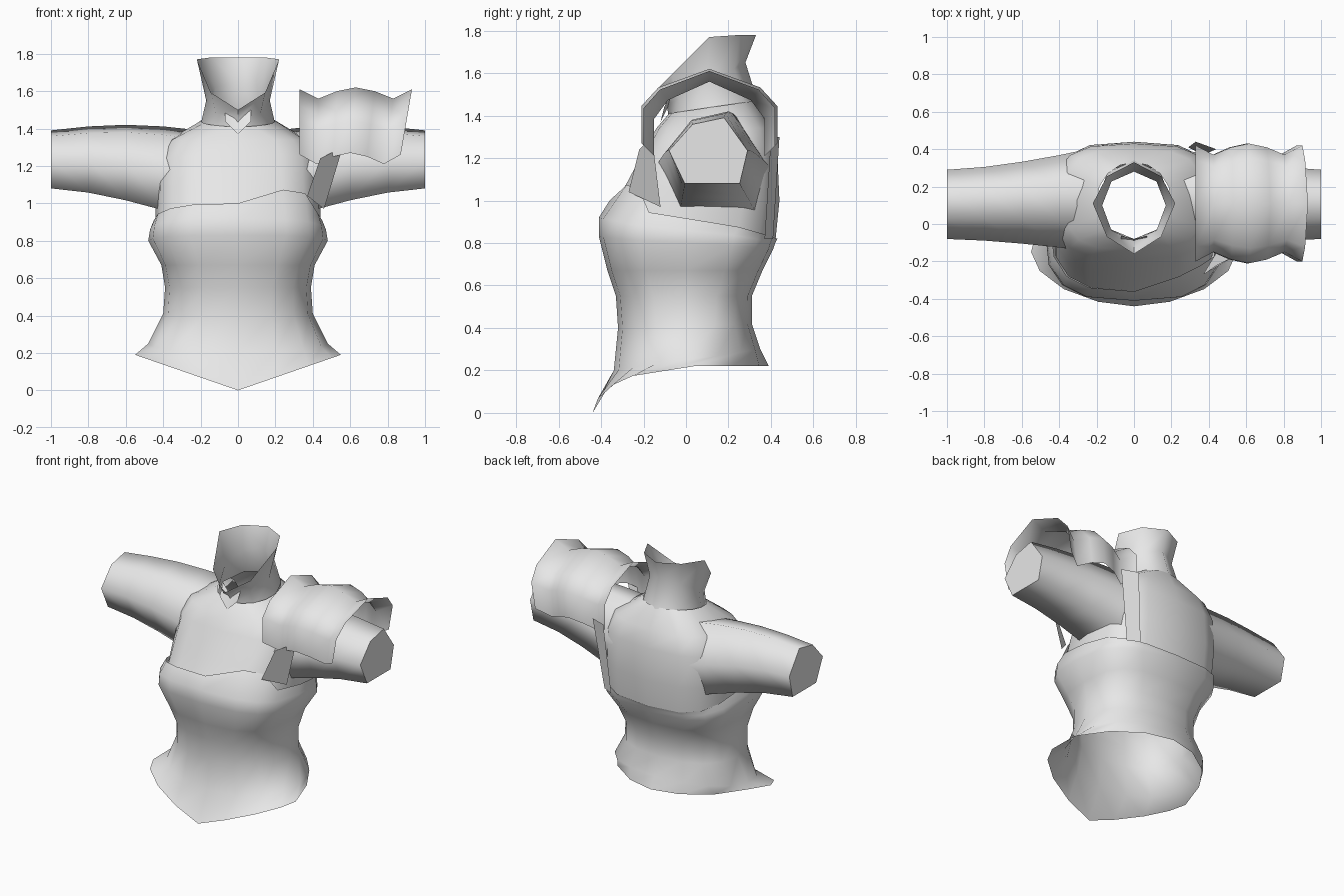
import bpy
import bmesh
from math import sin, cos, pi, radians

cube = bpy.data.objects.get("Cube")
if cube:
    bpy.data.objects.remove(cube, do_unlink=True)

grey = bpy.data.materials.new("plain_grey")
grey.use_nodes = True
colour = (0.8, 0.8, 0.8, 1)
grey.diffuse_color = colour
grey.node_tree.nodes["Principled BSDF"].inputs["Base Color"].default_value = colour


def loft(name, rings, closed=True, cap_end=False, angle=65):
    """Skin a row of equal-length point rings with quads."""
    bm = bmesh.new()
    rows = [[bm.verts.new(point) for point in ring] for ring in rings]
    count = len(rows[0])
    for lower, upper in zip(rows, rows[1:]):
        for i in range(count if closed else count - 1):
            j = (i + 1) % count
            bm.faces.new((lower[i], lower[j], upper[j], upper[i]))
    if cap_end:
        bm.faces.new(rows[-1])
    bmesh.ops.recalc_face_normals(bm, faces=bm.faces)
    mesh = bpy.data.meshes.new(name)
    bm.to_mesh(mesh)
    bm.free()
    mesh.materials.append(grey)
    obj = bpy.data.objects.new(name, mesh)
    bpy.context.collection.objects.link(obj)
    bpy.ops.object.select_all(action="DESELECT")
    obj.select_set(True)
    bpy.context.view_layer.objects.active = obj
    bpy.ops.object.shade_smooth_by_angle(angle=radians(angle))


def power(value, exponent):
    return abs(value) ** exponent * (1 if value >= 0 else -1)


def section(front_z, back_z, width, front, back, middle=0.0, power_of=0.65, sides=16):
    """Rounded section starting at the front centre, tilted front to back."""
    points = []
    for i in range(sides):
        turn = 2 * pi * i / sides
        along = power(cos(turn), power_of)
        reach = middle - front if along > 0 else back - middle
        tilt = (1 - cos(turn)) / 2
        points.append((width * power(sin(turn), power_of),
                       middle - along * reach,
                       front_z + (back_z - front_z) * tilt))
    return points


# Corset hem: falls to a point at the front centre, level at the back
hem_width, hem_middle = 0.55, -0.15
hem = []
for x, y, z in section(front_z=0, back_z=0, width=hem_width, front=-0.44, back=0.39,
                       middle=hem_middle, power_of=1.1):
    in_front = y < hem_middle + 0.01
    hem.append((x, y, 0.19 * abs(x) / hem_width if in_front else 0.22))

# Corset top edge: raised beside the strap on the left
top_edge = section(front_z=1, back_z=0.82, width=0.45, front=-0.36, back=0.43, middle=0.04)
for i in (1, 2):
    x, y, z = top_edge[i]
    top_edge[i] = (x, y + 0.06, z + 0.08)

# Corset: flared skirt, waist and bust
loft("corset", [
    hem,
    section(front_z=0.2, back_z=0.3, width=0.48, front=-0.34, back=0.35, power_of=0.9),
    section(front_z=0.4, back_z=0.42, width=0.4, front=-0.32, back=0.31, power_of=0.85),
    section(front_z=0.55, back_z=0.55, width=0.39, front=-0.33, back=0.31, power_of=0.8),
    section(front_z=0.67, back_z=0.67, width=0.41, front=-0.37, back=0.36, power_of=0.7),
    section(front_z=0.83, back_z=0.77, width=0.48, front=-0.41, back=0.41),
    section(front_z=0.92, back_z=0.8, width=0.47, front=-0.41, back=0.42),
    top_edge,
])

# Shirt body, tucked into the corset and closing in to the neck
loft("shirt", [
    section(front_z=0.95, back_z=0.8, width=0.44, front=-0.36, back=0.42, middle=0.04),
    section(front_z=1.08, back_z=1, width=0.44, front=-0.28, back=0.44, middle=0.08),
    section(front_z=1.25, back_z=1.22, width=0.43, front=-0.19, back=0.43, middle=0.12),
    section(front_z=1.34, back_z=1.34, width=0.37, front=-0.14, back=0.4, middle=0.13),
    section(front_z=1.41, back_z=1.47, width=0.2, front=-0.08, back=0.33, middle=0.12,
            power_of=1),
])

# Collar: eight-sided and flared, high at the back, open in a V at the front
rim = section(front_z=0, back_z=0, width=0.22, front=-0.16, back=0.33, middle=0.11,
              power_of=1.2, sides=8)
loft("collar", [
    section(front_z=1.38, back_z=1.46, width=0.2, front=-0.08, back=0.34, middle=0.12,
            power_of=1, sides=8),
    section(front_z=1.45, back_z=1.65, width=0.17, front=-0.09, back=0.28, middle=0.1,
            power_of=1, sides=8),
    [(x, y, min(1.78, y + 1.66)) for x, y, z in rim],
])

# Small V-shaped neckline fold under the collar
loft("neckline", [
    [(x, abs(x) / 4 + lift / 2 - 0.12, 1.37 + abs(x) + lift) for x in (-0.07, 0, 0.07)]
    for lift in (0, 0.08)], closed=False)

# Sleeves: six-sided tubes that widen evenly towards the shoulder
SLEEVE = [(0.2, 0), (0, 0.5), (0.3, 0.9), (0.7, 1), (1, 0.5), (0.9, 0)]
for side, label in ((1, "left"), (-1, "right")):
    rings = []
    for station in range(5):
        inward = 1 - station / 4
        swell = inward ** 1.5
        front, back = -0.08 - 0.07 * swell, 0.29 + 0.12 * swell
        bottom, top = 1.08 - 0.18 * swell, 1.39 + 0.03 * sin(pi * inward)
        rings.append([(side * (1 - 0.8 * inward),
                       front + u * (back - front),
                       bottom + v * (top - bottom)) for u, v in SLEEVE])
    loft(label + "_sleeve", rings, cap_end=True, angle=80)

# Shoulder guard: fluted arch over the left arm, leaning outwards at the top
ARCH = [(-1, 0), (-1, 0.5), (-0.75, 0.75), (0, 1), (0.75, 0.75), (1, 0.5), (1, 0)]
FLUTES = (0.31, 0.26, 0.3, 0.32, 0.3, 0.26, 0.31)
guard = []
for i, radius in enumerate(FLUTES):
    bottom, top = 0.95 + radius, 1.3 + radius
    guard.append([(0.33 + i * (0.09 + 0.01 * v),
                   0.11 + u * radius,
                   bottom + v * (top - bottom)) for u, v in ARCH])
loft("shoulder_guard", guard, closed=False)

# Straps from the corset up to the shoulder guard, front and back
loft("front_strap", [
    [(0.37, -0.27, 1.04), (0.46, -0.12, 0.97)],
    [(0.44, -0.22, 1.24), (0.56, -0.16, 1.3)],
], closed=False)
loft("back_strap", [
    [(0.29, 0.41, 0.82), (0.37, 0.37, 0.82)],
    [(0.33, 0.44, 1.3), (0.44, 0.4, 1.3)],
], closed=False)
